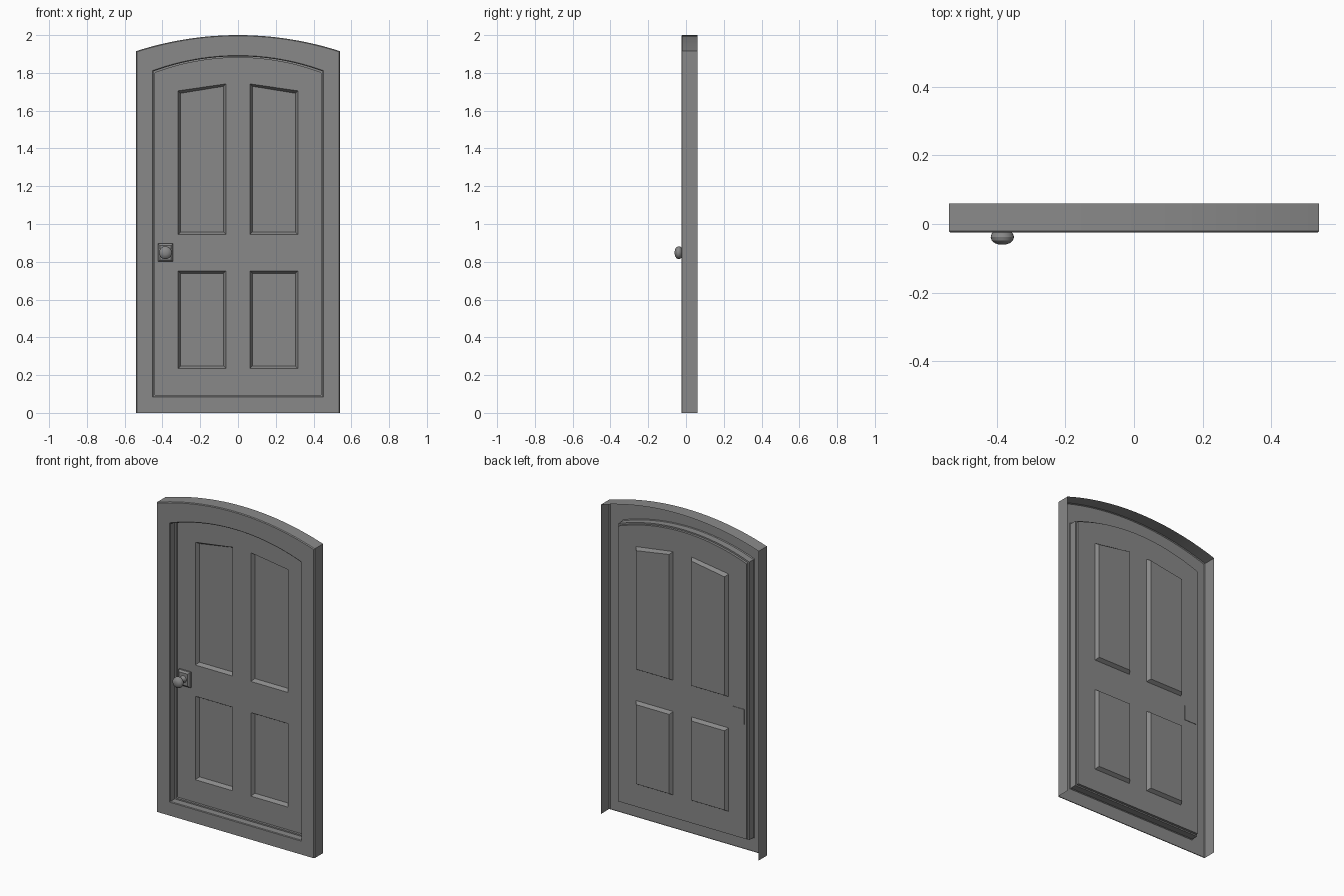
import bpy
import bmesh
import math
from mathutils import Matrix, Vector

if "Cube" in bpy.data.objects:
    bpy.data.objects.remove(bpy.data.objects["Cube"])

GREY = (0.25, 0.25, 0.25, 1)
paint = bpy.data.materials.new("plain grey")
paint.use_nodes = True
paint.diffuse_color = GREY
paint.node_tree.nodes["Principled BSDF"].inputs["Base Color"].default_value = GREY

ARC_STEPS = 24


def finish(name, bm, recalc=False):
    """Turn a bmesh into a shaded, painted object."""
    if recalc:
        bmesh.ops.recalc_face_normals(bm, faces=bm.faces)
    mesh = bpy.data.meshes.new(name)
    bm.to_mesh(mesh)
    bm.free()
    mesh.materials.append(paint)
    obj = bpy.data.objects.new(name, mesh)
    bpy.context.collection.objects.link(obj)
    bpy.ops.object.select_all(action="DESELECT")
    obj.select_set(True)
    bpy.context.view_layer.objects.active = obj
    bpy.ops.object.shade_smooth_by_angle(angle=math.radians(30))
    return obj


def arched_loop(bm, half, bottom, shoulder, crown, y):
    """Arched outline, counter-clockwise from the front; first edge is the sill."""
    rise = crown - shoulder
    radius = (half ** 2 + rise ** 2) / (2 * rise)
    sweep = math.asin(half / radius)
    pts = [(-half, bottom), (half, bottom)]
    for i in range(ARC_STEPS + 1):
        a = sweep * (1 - 2 * i / ARC_STEPS)
        pts.append((radius * math.sin(a), crown - radius + radius * math.cos(a)))
    return [bm.verts.new((x, y, z)) for x, z in pts]


def skin(bm, outer, inner, first=0):
    n = len(outer)
    for i in range(first, n):
        j = (i + 1) % n
        bm.faces.new((outer[i], outer[j], inner[j], inner[i]))


# Frame: thin shell with side and top returns, open underneath
bm = bmesh.new()
wall_back = arched_loop(bm, 0.54, 0, 1.915, 2.0, 0.06)
wall_front = arched_loop(bm, 0.54, 0, 1.915, 2.0, -0.02)
face_outer = arched_loop(bm, 0.536, 0, 1.911, 1.996, -0.025)
face_inner = arched_loop(bm, 0.452, 0.083, 1.812, 1.892, -0.025)
jamb_front = arched_loop(bm, 0.448, 0.087, 1.808, 1.888, -0.021)
jamb_back = arched_loop(bm, 0.448, 0.087, 1.808, 1.888, 0.02)
stop_front = arched_loop(bm, 0.44, 0.095, 1.8, 1.88, 0.02)
skin(bm, wall_back, wall_front, 1)
loops = [wall_front, face_outer, face_inner, jamb_front, jamb_back, stop_front]
for a, b in zip(loops, loops[1:]):
    skin(bm, a, b)
finish("door_frame", bm)

# Door: pressed sheet with four sunken panels
DOOR_Y, PANEL_Y, SLOPE = 0.035, 0.057, 0.013
bm = bmesh.new()
rim = arched_loop(bm, 0.44, 0.095, 1.8, 1.88, 0.02)
edge = arched_loop(bm, 0.44, 0.095, 1.8, 1.88, DOOR_Y)


def panel_loop(side, low, top_in, top_out, inset, y):
    x0, x1 = 0.063 + inset, 0.317 - inset
    pts = [(x0, low + inset), (x1, low + inset), (x1, top_out - inset), (x0, top_in - inset)]
    if side < 0:
        pts.reverse()
    return [bm.verts.new((side * x, y, z)) for x, z in pts]


holes = []
for side in (-1, 1):
    for low, top_in, top_out in ((0.235, 0.752, 0.752), (0.945, 1.742, 1.705)):
        spec = (side, low, top_in, top_out)
        hole = panel_loop(*spec, 0, DOOR_Y)
        floor = panel_loop(*spec, SLOPE, PANEL_Y)
        holes.append((hole, floor))

# Flat stiles and rails between the outline and the panel holes
borders = []
for loop in [edge] + [h for h, f in holes]:
    for i, v in enumerate(loop):
        borders.append(bm.edges.new((v, loop[(i + 1) % len(loop)])))
bmesh.ops.triangle_fill(bm, use_beauty=True, use_dissolve=False,
                        edges=borders, normal=Vector((0, -1, 0)))
for f in bm.faces:
    f.normal_update()
    if f.normal.y > 0:
        f.normal_flip()
skin(bm, rim, edge)
for hole, floor in holes:
    skin(bm, hole, floor)
    bm.faces.new(floor)
finish("door", bm)

# Handle plate with a chamfered face
KNOB_X, KNOB_Z = -0.384, 0.848
bm = bmesh.new()
bmesh.ops.create_cube(bm, size=1, matrix=Matrix.Translation((KNOB_X, 0.026, KNOB_Z))
                      @ Matrix.Diagonal((0.08, 0.024, 0.095, 1)))
front = [e for e in bm.edges if all(v.co.y < 0.026 for v in e.verts)]
bmesh.ops.bevel(bm, geom=front, offset=0.01, segments=1, affect="EDGES")
finish("handle_plate", bm, True)

# Knob and stem turned from one profile of (radius, y)
profile = [(0.022, 0.016), (0.016, 0.006), (0.014, -0.014), (0.022, -0.02), (0.031, -0.028),
           (0.034, -0.038), (0.031, -0.048), (0.022, -0.056), (0.011, -0.0595), (0, -0.06)]
bm = bmesh.new()
verts = [bm.verts.new((KNOB_X + r, y, KNOB_Z)) for r, y in profile]
edges = [bm.edges.new(pair) for pair in zip(verts, verts[1:])]
bmesh.ops.spin(bm, geom=verts + edges, cent=(KNOB_X, 0, KNOB_Z), axis=(0, 1, 0),
               angle=math.tau, steps=24)
bmesh.ops.remove_doubles(bm, verts=bm.verts, dist=0.0003)
finish("door_knob", bm, True)
